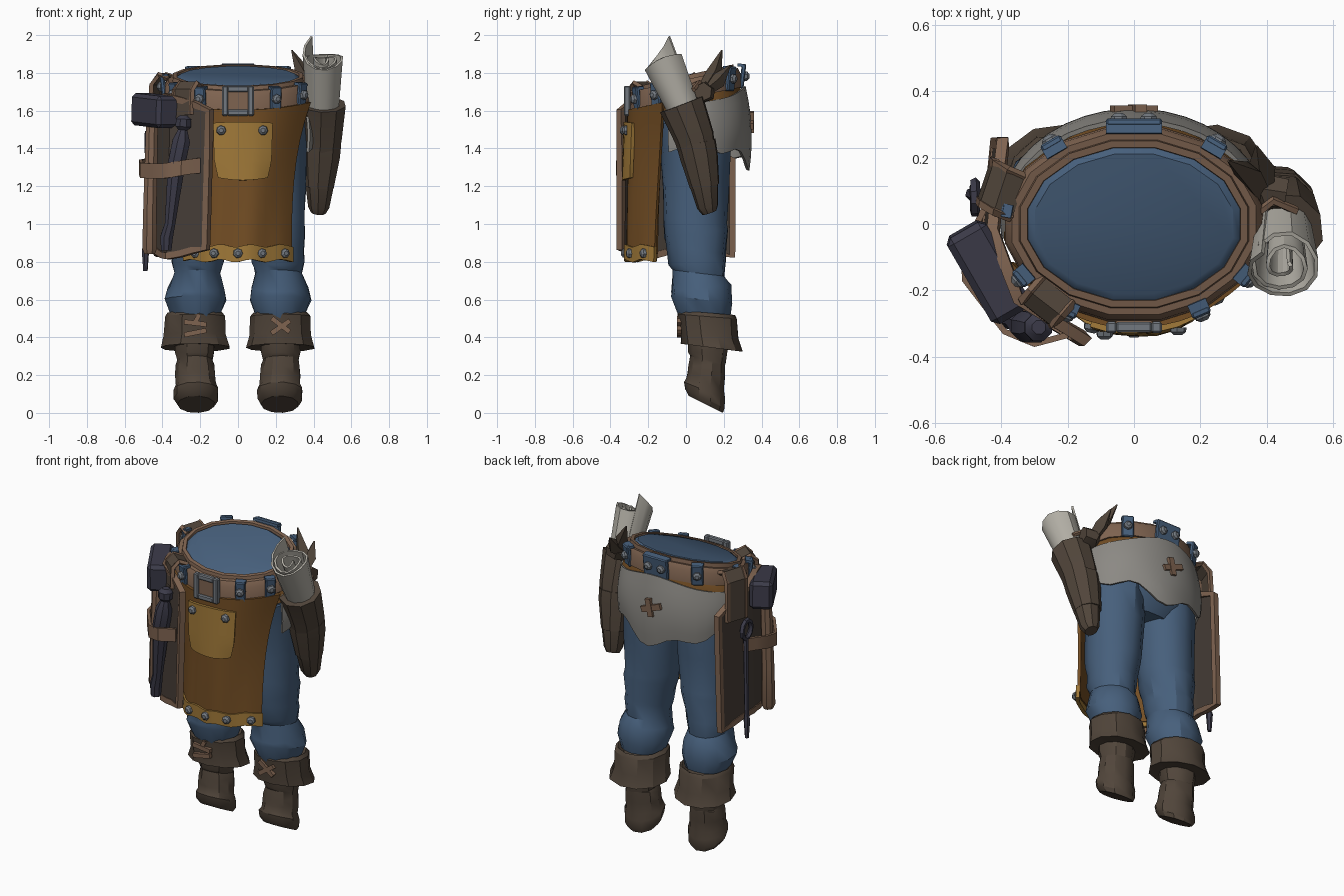
import bpy, bmesh, math, random
from mathutils import Vector as V, Matrix

if "Cube" in bpy.data.objects:
    bpy.data.objects.remove(bpy.data.objects["Cube"])
random.seed(4)
pi, sin, cos = math.pi, math.sin, math.cos

def mat(name, *c):
    m = bpy.data.materials.new(name)
    m.diffuse_color = (*c, 1)
    m.use_nodes = True
    m.node_tree.nodes["Principled BSDF"].inputs["Base Color"].default_value = m.diffuse_color
    return m
BLUE = mat("denim_blue", .062, .115, .2)
ORANGE = mat("apron_brown", .175, .077, .018)
YELLOW = mat("ochre", .35, .19, .04)
TAN = mat("tan_leather", .21, .125, .08)
DARK = mat("boot_leather", .082, .06, .043)
BOARD = mat("board_leather", .065, .05, .04)
NAVY = mat("dark_iron", .044, .043, .066)
CLOTH = mat("grey_cloth", .26, .25, .23)
PAPER = mat("parchment", .45, .43, .38)
STEEL = mat("steel", .17, .19, .215)

def make(name, bm, m):
    me = bpy.data.meshes.new(name)
    bmesh.ops.recalc_face_normals(bm, faces=bm.faces)
    bm.to_mesh(me)
    bm.free()
    me.materials.append(m)
    ob = bpy.data.objects.new(name, me)
    bpy.context.collection.objects.link(ob)
    return ob

def skin(name, rings, m, caps=True, loop=False):
    bm = bmesh.new()
    vs = [[bm.verts.new(p) for p in r] for r in rings]
    n = len(vs[0])
    for a, b in list(zip(vs, vs[1:])) + ([(vs[-1], vs[0])] if loop else []):
        for i in range(n):
            bm.faces.new((a[i], a[(i + 1) % n], b[(i + 1) % n], b[i]))
    if caps and not loop:
        bm.faces.new(vs[0])
        bm.faces.new(vs[-1])
    return make(name, bm, m)

def loft(name, rows, m, n=14, jit=0, **kw):
    """rows: centre x, y, z, radius x, y, and slope of z along y"""
    rings = []
    for cx, cy, cz, rx, ry, sl in rows:
        ring = []
        for i in range(n):
            a, k = 2 * pi * (i + .5) / n, 1 + random.uniform(-jit, jit)
            ring.append((cx + rx * k * cos(a), cy + ry * k * sin(a), cz + sl * ry * sin(a)))
        rings.append(ring)
    return skin(name, rings, m, **kw)

def tube(name, pts, radii, m, n=8, loop=False):
    pts = [V(p) for p in pts]
    radii = radii if isinstance(radii, list) else [radii] * len(pts)
    rings, N = [], len(pts)
    side = None
    for i, p in enumerate(pts):
        a = pts[(i - 1) % N] if loop or i else p
        b = pts[(i + 1) % N] if loop or i < N - 1 else p
        t = (b - a).normalized()
        if side is None:
            side = t.orthogonal()
        side = (side - t * side.dot(t)).normalized()
        up = t.cross(side)
        rings.append([p + radii[i] * (side * cos(2 * pi * (k + .5) / n) + up * sin(2 * pi * (k + .5) / n))
                      for k in range(n)])
    return skin(name, rings, m, loop=loop)

def sheet(name, f, nu, nv, m, thick=.02):
    bm = bmesh.new()
    g = [[bm.verts.new(f(i / nu, j / nv)) for j in range(nv + 1)] for i in range(nu + 1)]
    for i in range(nu):
        for j in range(nv):
            bm.faces.new((g[i][j], g[i + 1][j], g[i + 1][j + 1], g[i][j + 1]))
    ob = make(name, bm, m)
    s = ob.modifiers.new("thickness", 'SOLIDIFY')
    s.thickness, s.offset = thick, 0
    return ob

def box(name, c, size, m, rz=0, rx=0, ry=0, bevel=0):
    bm = bmesh.new()
    M = (Matrix.Translation(c) @ Matrix.Rotation(rz, 4, 'Z') @ Matrix.Rotation(rx, 4, 'X')
         @ Matrix.Rotation(ry, 4, 'Y') @ Matrix.Diagonal((*size, 1)))
    bmesh.ops.create_cube(bm, size=1, matrix=M)
    ob = make(name, bm, m)
    if bevel:
        b = ob.modifiers.new("bevel", 'BEVEL')
        b.width, b.segments = bevel, 1
    return ob

def stud(name, p, d, r=.027):
    p, d = V(p), V(d).normalized()
    tube(name, [p, p + d * .014, p + d * .024], [r, r * .9, r * .45], STEEL, 7)

def along(pts, u):
    k = min(int(u * (len(pts) - 1)), len(pts) - 2)
    return V(pts[k]).lerp(V(pts[k + 1]), u * (len(pts) - 1) - k)

# trousers: pelvis and legs
loft("pelvis", [(0, .03, 1.3, .25, .16, 0), (0, .03, 1.4, .35, .22, 0), (0, .02, 1.6, .365, .26, .1),
                (0, 0, 1.735, .345, .245, .2), (0, 0, 1.772, .328, .235, .22), (0, 0, 1.787, .305, .215, .23)], BLUE, 16)
LEG = [(.18, .03, 1.55, .19, .2), (.185, .045, 1.38, .18, .185), (.19, .05, 1.2, .172, .175),
       (.195, .05, 1.02, .162, .165), (.2, .055, .95, .158, .167), (.21, .055, .86, .142, .155),
       (.213, .06, .8, .14, .15), (.215, .065, .74, .126, .138), (.222, .08, .66, .15, .155),
       (.225, .085, .6, .165, .163), (.225, .105, .5, .125, .13)]
for s, side in ((-1, "left"), (1, "right")):
    loft(side + "_leg", [(s * r[0], *r[1:], .12 * (-1) ** i) for i, r in enumerate(LEG)], BLUE, jit=.03)
    # boots with a folded cuff and laces
    loft(side + "_boot", [(s * x, y, z, rx, ry, sl) for x, y, z, rx, ry, sl in (
        (.225, .115, .42, .105, .105, 0), (.228, .115, .32, .105, .106, 0), (.228, .115, .28, .095, .095, -.25),
        (.225, .11, .255, .104, .1, .1), (.225, .107, .2, .108, .1, -.1), (.222, .1, .15, .108, .1, -.3),
        (.222, .098, .12, .122, .109, -.4),
        (.222, .1, .075, .118, .106, -.48), (.222, .105, .045, .1, .09, -.5))], DARK, 11, .02)
    loft(side + "_boot_cuff", [(s * .226, y, z, rx, ry, sl) for y, z, rx, ry, sl in (
        (.115, .49, .11, .11, 0), (.115, .53, .145, .145, -.08), (.115, .51, .163, .158, -.08),
        (.125, .41, .165, .155, -.1), (.137, .345, .185, .165, -.13), (.137, .35, .15, .14, -.13))], DARK, 11, .025)
    for dz, tilt in (((.01, .65), (0, -.6)) if s > 0 else ((.02, .12), (-.03, -.2))):
        box(side + "_boot_lace", (s * .226, -.035, .455 + dz), (.12, .024, .026), TAN, ry=tilt)
box("left_boot_lace_end", (-.216, -.035, .5), (.024, .02, .045), TAN, ry=.5)

# belt following the tilted waist
loft("belt", [(0, 0, z, rx, ry, sl) for z, rx, ry, sl in (
    (1.665, .37, .27, .2), (1.665, .397, .3, .2), (1.735, .393, .295, .21), (1.765, .376, .279, .22),
    (1.765, .354, .259, .22), (1.787, .35, .256, .23), (1.787, .328, .235, .23), (1.72, .32, .228, .2))],
     TAN, 16, loop=True)
for deg, w in ((-32, .06), (-60, .06), (-120, .06), (-148, .06), (172, .04), (128, .07), (90, .17), (52, .07)):
    a = math.radians(deg)
    p, d = V((.398 * cos(a), .3 * sin(a), 1.718 + .065 * sin(a))), V((cos(a) / .39, sin(a) / .29, 0)).normalized()
    rz = math.atan2(d.y, d.x) + pi / 2
    box("belt_plate", p, (w, .024, .13), BLUE, rz=rz, rx=.12, bevel=.006)
    box("belt_plate_lip", p - d * .012 + V((0, 0, .058)), (w, .03, .016), BLUE, rz=rz, rx=.12)
    for o in ((-.045, .045) if w > .1 else (0,)):
        stud("belt_stud", p + d * .011 + V((o, 0, 0)), d)
for sx in (-1, 1):
    box("buckle_side", (sx * .068, -.312, 1.652), (.032, .035, .158), STEEL, bevel=.006)
    box("buckle_bar", (0, -.312, 1.652 + sx * .063), (.11, .032, .032), STEEL, bevel=.006)
box("buckle_leather", (0, -.304, 1.652), (.11, .024, .1), TAN)

# apron with waistband, hem and pocket
def apron(u, z, off=0):
    t = min(max((1.68 - z) / .86, 0), 1)
    w = .278 + .115 * (1 - t) ** 3
    y = -.303 - off + (.185 - .04 * t) * abs(u) ** 2.3 + .008 * t * sin(9 * u + 3 * t)
    return (w * u * (1 + off * .4), y, z)
def apron_body(u, v):
    top = 1.605 + .04 * abs(2 * u - 1) ** 2.3
    return apron(2 * u - 1, top + (.84 - top) * v)
sheet("apron", apron_body, 16, 8, ORANGE, .018)
loft("apron_waistband", [(0, .005, 1.69, .365, .265, .2), (0, .005, 1.665, .385, .286, .22),
                         (0, .01, 1.6, .4, .297, .25), (0, .01, 1.585, .37, .28, .25)], ORANGE, 16, caps=False)
sheet("apron_hem", lambda u, v: apron((2 * u - 1) * 1.02, .885 - .08 * v + .008 * sin(u * 23), .01),
      16, 1, YELLOW, .022)
for u in (-.8, -.45, 0, .45, .88):
    stud("hem_stud", apron(u, .845, .018), (u * .5, -1, 0))
def pocket(u, v):
    z = 1.535 - .29 * v + .02 * sin(pi * u) * (.3 - v)
    p = V(apron((.025 + (u - .5) * (.3 - .03 * v)) / .32, z, .018 + .012 * sin(pi * u) * v))
    p.x = .025 + (u - .5) * (.31 - .02 * v - .035 * max(0, v - .7) / .3)
    return p
sheet("pocket", pocket, 6, 6, YELLOW, .02)
for u in (.13, .85):
    stud("pocket_stud", pocket(u, .14) + V((0, -.01, 0)), (0, -1, 0))

# rear cloth with ragged edge and stitched patch
def cloth(u, v):
    a = -.36 + (pi + .56) * u
    b = max(0, sin(a))
    bottom = 1.41 - .1 * b ** 4 + .03 * sin(a * 7 + 1)
    top = 1.635 + .045 * sin(a) + .05 * b ** 6
    bulge = sin(pi * (.13 + .59 * v))
    return ((.372 + .028 * bulge) * cos(a), .02 + (.268 + .054 * bulge) * sin(a), top + (bottom - top) * v)
sheet("rear_cloth", cloth, 24, 6, CLOTH, .014)
box("patch_stitch", (0, .345, 1.54), (.14, .024, .036), TAN, ry=.35)
box("patch_cross_stitch", (.01, .349, 1.54), (.036, .024, .11), TAN, ry=.2)

# tool board on the left hip
PATH = [(-.15, -.345), (-.35, -.225), (-.425, -.02), (-.395, .245)]
def board(u, v):
    p = along(PATH, u)
    top, low = 1.6 + .1 * sin(pi * u) - .05 * u, .85 + .02 * cos(9 * u)
    return V((p.x - .02 * v, p.y, top + (low - top) * v))
sheet("tool_board", board, 9, 4, BOARD, .02)
edge = [(i / 9, 0) for i in range(9)] + [(1, i / 4) for i in range(4)]
edge += [(1 - u, 1 - v) for u, v in edge]
tube("tool_board_rim", [board(u, v) for u, v in edge], .024, TAN, 4, loop=True)
STRAP = [(-.445, .06), (-.515, -.08), (-.51, -.17), (-.39, -.325), (-.3, -.362), (-.2, -.335)]
sheet("tool_strap", lambda u, v: V((*along(STRAP, u), 1.335 - .08 * v + .015 * cos(6 * u))), 10, 1, TAN, .018)
for name, pts in (("front_hanger", [(-.23, -.2, 1.72), (-.265, -.24, 1.745), (-.29, -.265, 1.71), (-.295, -.265, 1.58)]),
                  ("rear_hanger", [(-.35, .08, 1.77), (-.4, .1, 1.79), (-.437, .12, 1.74), (-.445, .13, 1.5)])):
    w = V((.045, -.035, 0)) if name[0] == "f" else V((.02, .06, 0))
    sheet(name, lambda u, v: along(pts, u) + w * (2 * v - 1), 3, 1, DARK, .018)
    for e in (-1, 1):
        tube(name + "_edge", [V(p) + w * e for p in pts], .016, TAN, 4)

# hammer, punch and ring rod
box("hammer_head", (-.44, -.145, 1.6), (.3, .135, .17), NAVY, rz=-pi / 3, ry=.06, bevel=.02)
tube("hammer_handle", [(-.468, -.155, .84), (-.468, -.155, .87), (-.466, -.155, 1.1), (-.455, -.15, 1.55)],
     [.03, .042, .038, .034], TAN)
tube("punch", [(-.38, -.28, .86), (-.378, -.282, .93), (-.36, -.29, 1.0), (-.325, -.308, 1.32), (-.3, -.312, 1.44),
               (-.292, -.312, 1.5)], [.03, .036, .03, .05, .05, .026], NAVY)
tube("punch_knob", [(-.292, -.312, 1.495), (-.29, -.312, 1.515), (-.288, -.312, 1.555), (-.287, -.312, 1.575)],
     [.024, .044, .044, .022], NAVY)
tube("ring_rod", [(-.49, .09, .75), (-.49, .09, .86), (-.485, .085, .9), (-.475, .08, 1.38)],
     [.012, .02, .014, .016], NAVY, 6)
tube("rod_ring", [(-.48, .08 + .045 * cos(i * pi / 5), 1.43 + .055 * sin(i * pi / 5)) for i in range(10)],
     .016, NAVY, 5, loop=True)

# scroll case on the right hip
tube("scroll_case", [(.425, .125, 1.06), (.428, .115, 1.09), (.435, .09, 1.25), (.445, .045, 1.46), (.45, -.022, 1.635)],
     [.04, .057, .084, .108, .124], DARK, 9)
tube("case_wrap", [(.43, .1, 1.2), (.44, .07, 1.36), (.443, .055, 1.43)], [.08, .103, .107], DARK, 9)
AX = V((0, -.115, .265)).normalized()
SU = AX.cross(V((1, 0, 0)))
def scroll(u, v):
    a = 2.2 + 5.5 * pi * (1 - u)
    r = (.02 + .083 * min(1, u * 1.45)) * (.75 + .25 * v)
    lift = v * (.012 * cos(a * 2) + (.105 * ((u - .88) / .12) ** 2 if u > .88 else 0))
    return V((.45, .005, 1.57)) + AX * (.325 * v + lift) + r * (V((1, 0, 0)) * cos(a) + SU * sin(a))
sheet("scroll", scroll, 32, 2, PAPER, .012)
tube("case_tie", [(.36, .06, 1.66), (.4, .1, 1.7), (.46, .09, 1.7)], [.03, .06, .05], DARK, 6)
for tip, mid in (((.285, .19, 1.92), (.345, .15, 1.8)), ((.37, .235, 1.84), (.385, .17, 1.76))):
    tube("tie_leaf", [(.39, .08, 1.69), mid, tip], [.03, .042, .004], DARK, 4)
tube("tie_cord", [(.37, .03, 1.73), (.42, .07, 1.75), (.49, .04, 1.71)], .014, TAN, 5)

# finish: apply modifiers and smooth the soft edges
bpy.ops.object.select_all(action='SELECT')
bpy.context.view_layer.objects.active = bpy.context.selected_objects[0]
bpy.ops.object.convert(target='MESH')
bpy.ops.object.shade_smooth_by_angle(angle=math.radians(32))
